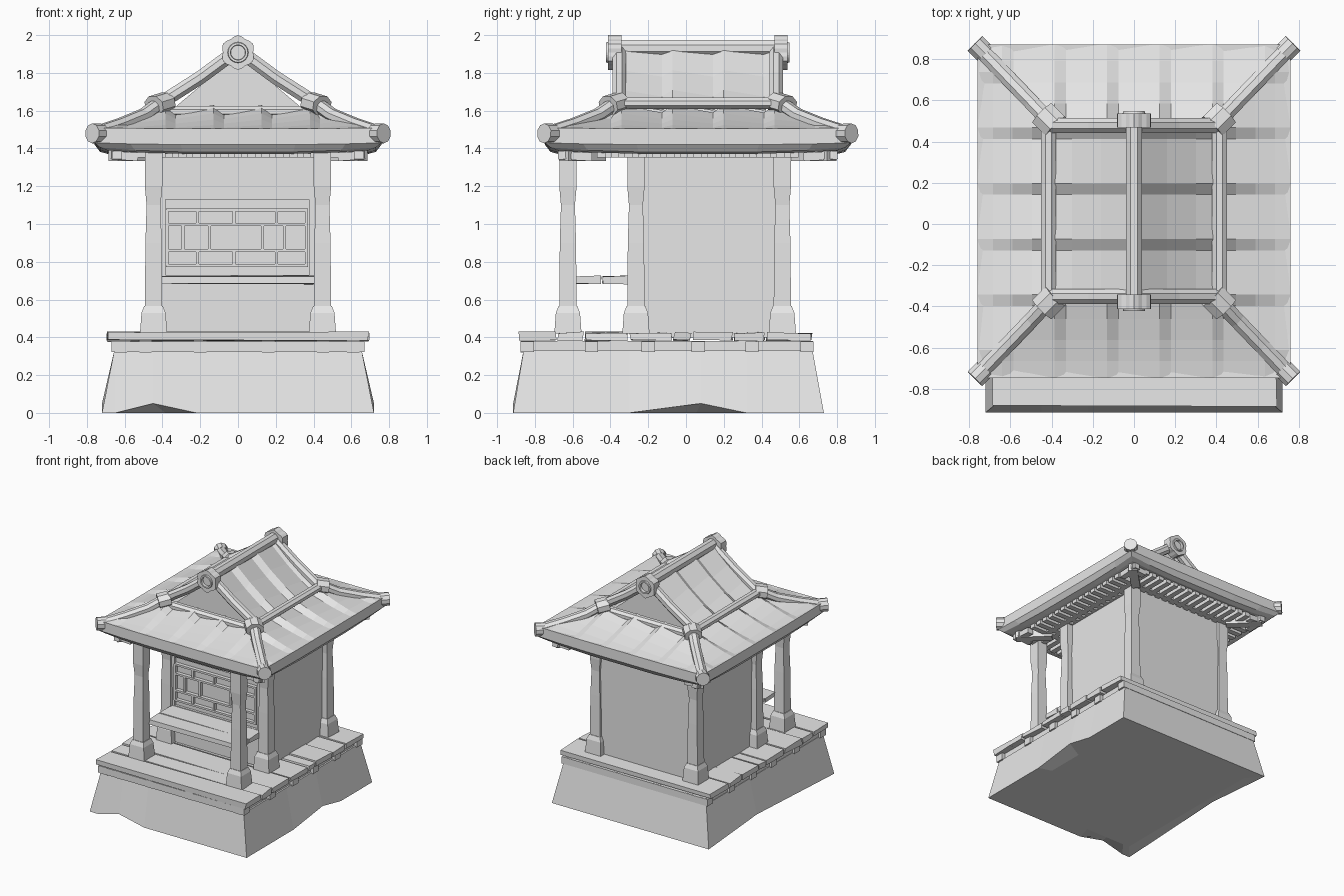
import bpy, bmesh, random
from math import sin, cos, pi
from mathutils import Vector

random.seed(4)
if "Cube" in bpy.data.objects:
    bpy.data.objects.remove(bpy.data.objects["Cube"], do_unlink=True)

grey = bpy.data.materials.new("plain_grey")
grey.use_nodes = True
grey.diffuse_color = (0.8, 0.8, 0.8, 1)
grey.node_tree.nodes["Principled BSDF"].inputs["Base Color"].default_value = (0.8, 0.8, 0.8, 1)

CY = 0.0625  # roof centre in y


def loft(name, rings, closed=True, caps=True):
    """Skin a list of equal-length point rings."""
    bm = bmesh.new()
    vs = [[bm.verts.new(p) for p in ring] for ring in rings]
    n = len(vs[0])
    for a, b in zip(vs, vs[1:]):
        for i in range(n if closed else n - 1):
            j = (i + 1) % n
            bm.faces.new((a[i], a[j], b[j], b[i]))
    if caps and closed:
        bm.faces.new(vs[0])
        bm.faces.new(vs[-1])
    bmesh.ops.remove_doubles(bm, verts=bm.verts, dist=0.0005)
    bmesh.ops.recalc_face_normals(bm, faces=bm.faces)
    mesh = bpy.data.meshes.new(name)
    bm.to_mesh(mesh)
    bm.free()
    mesh.materials.append(grey)
    ob = bpy.data.objects.new(name, mesh)
    bpy.context.collection.objects.link(ob)
    return ob


def rect(x0, x1, y0, y1, z):
    return [(x0, y0, z), (x1, y0, z), (x1, y1, z), (x0, y1, z)]


def box(name, x0, x1, y0, y1, z0, z1, wobble=0.0):
    ob = loft(name, [rect(x0, x1, y0, y1, z0), rect(x0, x1, y0, y1, z1)])
    for v in ob.data.vertices:
        v.co += Vector([random.uniform(-wobble, wobble) for _ in range(3)])
    return ob


def beam(name, pts, rx, rz, sides=8):
    """Sweep a polygon section along a path."""
    pts = [Vector(p) for p in pts]
    rings = []
    for i, p in enumerate(pts):
        t = (pts[min(i + 1, len(pts) - 1)] - pts[max(i - 1, 0)]).normalized()
        side = t.cross(Vector((0, 0, 1))).normalized()
        up = side.cross(t)
        angles = [2 * pi * (k + 0.5) / sides for k in range(sides)]
        k = 1 / cos(pi / sides)
        rings.append([p + side * rx * k * cos(a) + up * rz * k * sin(a) for a in angles])
    return loft(name, rings)


# Stone plinth with chips along the lower edge
def plinth_ring(hx, y0, y1, z, chip):
    return [(-hx, y0, z), (-0.65, y0, z), (-0.45, y0, z + chip), (-0.22, y0, z), (hx, y0, z),
            (hx, -0.3, z), (hx, 0.08, z + chip), (hx, 0.32, z), (hx, y1, z),
            (0, y1, z), (-hx, y1, z), (-hx, 0.1, z + chip)]


foot = plinth_ring(0.72, -0.915, 0.73, 0, 0.05)
sole = [(x * 0.85, -0.095 + (y + 0.095) * 0.85, 0) for x, y, z in foot]
loft("stone_plinth", [sole, foot, plinth_ring(0.655, -0.86, 0.67, 0.33, 0)])

# Deck joists and planks
for x in (-0.62, -0.49, -0.2, 0.16, 0.45, 0.61):
    box("deck_joist", x - 0.032, x + 0.032, -0.875, 0.672, 0.32, 0.38)
for y in (-0.84, -0.5, -0.2, 0.065, 0.35, 0.64):
    box("deck_cross_joist", -0.67, 0.67, y - 0.035, y + 0.035, 0.322, 0.378)
seams = (-0.89, -0.685, -0.54, -0.3, -0.07, 0.03, 0.25, 0.42, 0.67)
for a, b in zip(seams, seams[1:]):
    box("deck_plank", -0.69, 0.69, a + 0.006, b - 0.006, 0.382, 0.425, 0.006)

# Room, lintel and sill
box("room_walls", -0.445, 0.445, -0.265, 0.535, 0.4, 1.4)
box("front_lintel", -0.41, 0.41, -0.285, -0.26, 1.13, 1.39)
box("front_sill", -0.41, 0.41, -0.285, -0.26, 0.43, 0.73)
box("window_side_board", -0.41, -0.385, -0.285, -0.26, 0.73, 1.13)
box("window_side_board", 0.375, 0.41, -0.285, -0.26, 0.73, 1.13)

# Window lattice
for z in (0.78, 0.86, 0.998, 1.075):
    box("lattice_rail", -0.38, 0.37, -0.295, -0.26, z - 0.008, z + 0.008)
for x in (-0.377, 0.363):
    box("lattice_stile", x - 0.008, x + 0.008, -0.295, -0.26, 0.78, 1.075)
rows = ((0.78, 0.86, (-0.215, -0.02, 0.205)), (0.86, 0.998, (-0.29, -0.15, 0.13, 0.245)),
        (0.998, 1.075, (-0.215, -0.02, 0.205)))
for z0, z1, xs in rows:
    for x in xs:
        box("lattice_bar", x - 0.008, x + 0.008, -0.29, -0.26, z0, z1)

# Posts with flared feet
for sx in (-1, 1):
    for y in (-0.625, -0.265, 0.51):
        def sq(r, z):
            return rect(sx * 0.447 - r, sx * 0.447 + r, y - r, y + r, z)
        loft("post", [sq(0.047, 0.43), sq(0.043, 0.9), sq(0.037, 1.1), sq(0.046, 1.2), sq(0.046, 1.4)])
        loft("post_foot", [sq(0.072, 0.42), sq(0.064, 0.53), sq(0.05, 0.565)])

# Bench
box("bench_plank", -0.41, 0.41, -0.585, -0.45, 0.685, 0.725, 0.006)
box("bench_plank", -0.41, 0.41, -0.44, -0.28, 0.685, 0.725, 0.006)


# Eave slab, lifted at the corners
def eave_ring(inset, z, lift):
    hx, hy = 0.76 - inset, 0.81 - inset
    us = (-1, -0.75, -0.4, 0.4, 0.75)
    pts = [(u * hx, -hy, u) for u in us] + [(hx, u * hy, u) for u in us]
    pts += [(-u * hx, hy, u) for u in us] + [(-hx, -u * hy, u) for u in us]
    return [(x, CY + y, z + lift * abs(u) ** 3) for x, y, u in pts]


loft("eave_slab", [eave_ring(0.16, 1.40, 0), eave_ring(0.07, 1.37, 0.02), eave_ring(0.03, 1.38, 0.025),
                   eave_ring(0, 1.42, 0.01), eave_ring(0, 1.505, 0.005), eave_ring(0.1, 1.5, 0)])

# Rafter ends and corner brackets
for i in range(-7, 8):
    c = i * 0.073
    box("rafter", c - 0.022, c + 0.022, CY - 0.71, CY + 0.71, 1.352, 1.4)
    box("rafter", -0.66, 0.66, CY + c - 0.022, CY + c + 0.022, 1.352, 1.4)
for sx in (-1, 1):
    for sy in (-1, 1):
        def corner(x, y, z):
            return (sx * x, CY + sy * y, z)
        beam("corner_bracket", [corner(0.46, 0.51, 1.365), corner(0.66, 0.71, 1.365)], 0.035, 0.032, 4)
        beam("corner_arm", [corner(0.53, 0.69, 1.355), corner(0.67, 0.69, 1.365)], 0.025, 0.022, 4)
        beam("corner_arm", [corner(0.64, 0.56, 1.355), corner(0.64, 0.74, 1.365)], 0.025, 0.022, 4)
        # Hip ridge, its end cap and upper joint
        beam("hip_ridge", [corner(0.74, 0.78, 1.485), corner(0.62, 0.655, 1.525),
                           corner(0.5, 0.53, 1.575), corner(0.41, 0.435, 1.64)], 0.038, 0.035)
        beam("hip_end_cap", [corner(0.722, 0.764, 1.478), corner(0.772, 0.814, 1.48)], 0.05, 0.05, 10)
        beam("hip_joint", [corner(0.38, 0.41, 1.645), corner(0.445, 0.475, 1.625)], 0.066, 0.052)


# Sawtooth tiled roofing
STEP = 0.055


def tooth(s, origin, pitch):
    f = ((s - origin) / pitch) % 1
    r = STEP / pitch
    return f / r if f < r else (1 - f) / (1 - r)


def breaks(origin, pitch, half):
    out = {-half, half}
    for n in range(-5, 6):
        for s in (origin + n * pitch, origin + n * pitch + STEP):
            if abs(s) < half:
                out.add(s)
    return sorted(out)


X_TILE, Y_TILE = (0.075, 0.255), (-0.19, 0.27)
for sign in (-1, 1):
    for along_x in (True, False):
        tile = X_TILE if along_x else Y_TILE
        half, inner = (0.76, 0.40) if along_x else (0.81, 0.42)
        out0, out1 = (0.81, 0.40) if along_x else (0.76, 0.38)
        grid = []
        for t in (0, 0.2, 0.45, 0.7, 1):
            limit = half + (inner - half) * t
            d = out0 + (out1 - out0) * t
            row = []
            for s in breaks(*tile, half):
                s = max(-limit, min(limit, s))
                z = 1.5 + 0.09 * t ** 1.3 + 0.04 * (0.15 + 0.85 * t) * tooth(s, *tile)
                row.append((-s, CY + sign * d, z) if along_x else (sign * d, CY + s, z))
            grid.append(row)
        loft("lower_roof_tiles", grid, closed=False)
    # Upper roof slope
    grid = []
    for x, z in ((0.42, 1.6), (0.3, 1.675), (0.16, 1.78), (0, 1.92)):
        grid.append([(sign * x, CY + s, z + 0.035 * tooth(s, *Y_TILE)) for s in breaks(*Y_TILE, 0.4)])
    loft("upper_roof_tiles", grid, closed=False)
    beam("side_ridge", [(sign * 0.415, CY - 0.42, 1.64), (sign * 0.415, CY + 0.42, 1.64)], 0.036, 0.03)

# Gable core, sloping verges and foot beams
loft("gable_core", [[(-0.39, CY + y, 1.57), (0.39, CY + y, 1.57), (0, CY + y, 1.9)] for y in (-0.36, 0.36)])
for sy in (-1, 1):
    y = CY + sy * 0.415
    beam("gable_foot_beam", [(-0.39, y, 1.595), (0.39, y, 1.595)], 0.036, 0.03)
    for sx in (-1, 1):
        beam("gable_verge", [(sx * 0.42, y, 1.635), (sx * 0.2, y, 1.775), (sx * 0.01, y, 1.915)], 0.036, 0.036)

# Main ridge with lobed end ornaments
beam("main_ridge", [(0, CY - 0.44, 1.93), (0, CY + 0.44, 1.93)], 0.04, 0.043)
for sy in (-1, 1):
    def disc(r, lobe, d):
        pts = []
        for k in range(24):
            a = 2 * pi * k / 24 + pi / 2
            rr = r + lobe * cos(6 * (a - pi / 2))
            pts.append((rr * cos(a), CY + sy * d, 1.908 + rr * sin(a)))
        return pts
    loft("ridge_ornament", [disc(0.086, 0.006, 0.405), disc(0.086, 0.006, 0.475), disc(0.055, 0, 0.475),
                            disc(0.052, 0, 0.485), disc(0.04, 0, 0.485), disc(0.038, 0, 0.465)])
